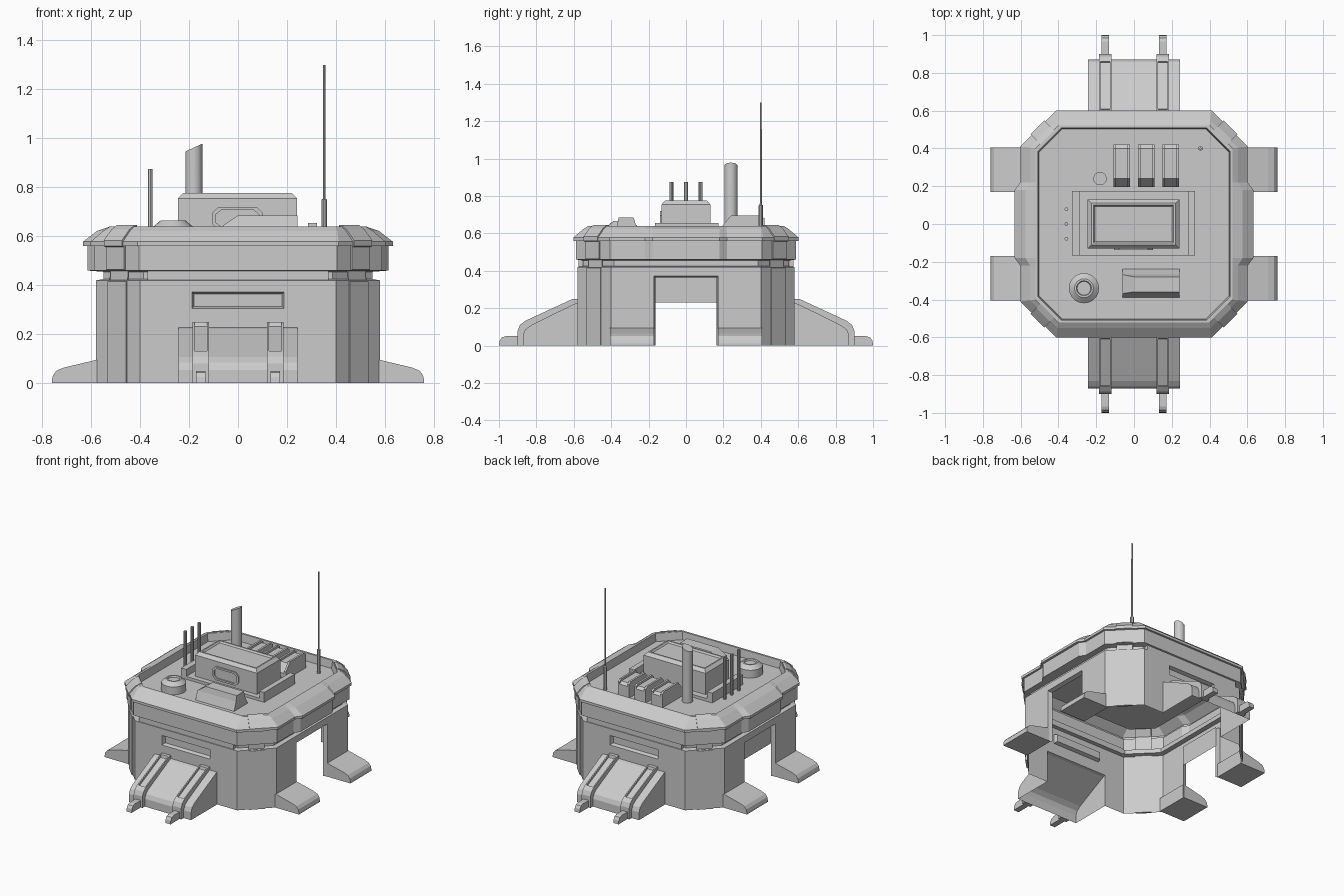
import bpy, bmesh
from math import pi, sin, cos
from mathutils import Matrix, Vector

if "Cube" in bpy.data.objects:
    bpy.data.objects.remove(bpy.data.objects["Cube"])


def make(name, verts, faces, mat=None, fix=True):
    bm = bmesh.new()
    vs = [bm.verts.new(mat @ Vector(v) if mat else v) for v in verts]
    for f in faces:
        bm.faces.new([vs[i] for i in f])
    bmesh.ops.remove_doubles(bm, verts=bm.verts, dist=1e-5)
    if fix:
        bmesh.ops.recalc_face_normals(bm, faces=bm.faces)
    me = bpy.data.meshes.new(name)
    bm.to_mesh(me)
    bm.free()
    ob = bpy.data.objects.new(name, me)
    bpy.context.collection.objects.link(ob)
    return ob


def prism(name, prof, a, b, mat=None, skip=0):
    """Profile (out, z) with out along -y, extruded along x from a to b; skip leaves last edges open."""
    n = len(prof)
    verts = [(x, -u, z) for x in (a, b) for u, z in prof]
    faces = [tuple(range(n)), tuple(range(2 * n - 1, n - 1, -1))]
    for i in range(n - skip):
        j = (i + 1) % n
        faces.append((i, j, n + j, n + i))
    return make(name, verts, faces, mat)


def loft(name, rings):
    n = len(rings[0])
    verts = [p for r in rings for p in r]
    faces = [(k * n + i, k * n + (i + 1) % n, (k + 1) * n + (i + 1) % n, (k + 1) * n + i)
             for k in range(len(rings) - 1) for i in range(n)]
    faces.append(tuple(range((len(rings) - 1) * n, len(rings) * n)))
    return make(name, verts, faces)


def rect(x0, x1, y0, y1, z, d=0):
    return [(x0 + d, y0 + d, z), (x1 - d, y0 + d, z), (x1 - d, y1 - d, z), (x0 + d, y1 - d, z)]


def circle(x, y, r, z, n=16, tilt=0):
    return [(x + r * cos(2 * pi * i / n), y + r * sin(2 * pi * i / n),
             z + tilt * cos(2 * pi * i / n)) for i in range(n)]


def rot(a):
    return Matrix.Rotation(a, 4, 'Z')


# Octagon ring with bump-outs over the two side doors
def ring(h, k, b, z):
    half = [(h, -k), (h, -.22), (h + b, -.18), (h + b, .18), (h, .22), (h, k), (k, h), (-k, h)]
    return [(x, y, z) for x, y in half] + [(-x, -y, z) for x, y in half]


# Cornice, band and sunken roof, as one shell open below
F = .585
loft("roof_shell", [ring(.58, .40, 0, .42), ring(.55, .385, 0, .425), ring(.55, .385, 0, .455),
                    ring(.588, .405, .027, .46), ring(.588, .405, .027, .56),
                    ring(.602, .41, .03, .56), ring(.602, .41, .03, .578),
                    ring(.55, .405, .025, .622), ring(.522, .40, 0, .64),
                    ring(.508, .385, 0, .64), ring(.502, .38, 0, F)])


# Wall panel on the -y side with a hole; recess depth and optional back
def wall_panel(name, u, base, v0, v1, depth, back, a):
    us, vs = (-.40, -u, u, .40), (base, v0, v1, .42)
    verts = [(x, -.58, z) for z in vs for x in us]
    faces = [(j * 4 + i, j * 4 + i + 1, j * 4 + i + 5, j * 4 + i + 4)
             for j in range(3) for i in range(3) if (i, j) != (1, 1) and vs[j + 1] > vs[j]]
    e = .008
    verts += [(-u + e, -.58 + depth, v0 + e * back), (u - e, -.58 + depth, v0 + e * back),
              (u - e, -.58 + depth, v1 - e), (-u + e, -.58 + depth, v1 - e)]
    hole, inner = (5, 6, 10, 9), (16, 17, 18, 19)
    for i in range(0 if back else 1, 4):
        j = (i + 1) % 4
        faces.append((hole[i], hole[j], inner[j], inner[i]))
    if back:
        faces.append(inner)
    make(name, verts, faces, rot(a))


# Front and back walls: slot above, open behind the chute, filler in the groove
for side, a in (("front", 0), ("back", pi)):
    wall_panel(side + "_wall", .188, .228, .305, .372, .025, True, a)
    for lo, hi in ((-.40, -.243), (.243, .40)):
        make(side + "_wall_side", [(lo, -.58, 0), (hi, -.58, 0), (hi, -.58, .228), (lo, -.58, .228)],
             [(0, 1, 2, 3)], rot(a), False)
    prism(side + "_groove_filler", [(.55, .42), (.576, .42), (.576, .46), (.55, .46)], -.37, .37, rot(a))
for side, a in (("right", pi / 2), ("left", -pi / 2)):
    wall_panel(side + "_door_wall", .172, 0, 0, .372, .03, False, a)

# Partly raised shutter in the left door
make("door_shutter", [(-.55, -.165, .23), (-.55, .165, .23), (-.55, .165, .37), (-.55, -.165, .37)],
     [(3, 2, 1, 0)], fix=False)

# Chamfered corner walls with raised ribs running up over the cornice
rib = [(.685, 0), (.700, 0), (.700, .415), (.682, .422), (.682, .458), (.710, .464), (.710, .556),
       (.723, .56), (.723, .582), (.68, .627), (.648, .645), (.635, .645), (.635, .62), (.685, .56)]
for i in range(4):
    make("corner_wall", [(.40, -.58, 0), (.58, -.40, 0), (.58, -.40, .42), (.40, -.58, .42)],
         [(0, 1, 2, 3)], rot(i * pi / 2), fix=False)
    prism("corner_rib", rib, -.052, .052, rot(pi / 4 + i * pi / 2))

# Low feet beside the doors
foot = [(.56, 0), (.56, .098), (.58, .095), (.71, .064), (.74, .052), (.755, .033), (.76, .012), (.76, 0)]
for a in (pi / 2, -pi / 2):
    for lo, hi in ((-.405, -.17), (.17, .405)):
        prism("door_foot", foot, lo, hi, rot(a))

# Sloped chutes front and back, each with two slotted rails lying on the slope
slope = [(.58, .228), (.60, .222), (.83, .108), (.86, .085), (.872, .055), (.872, 0)]
rail = [(.58, .25), (.605, .25), (.86, .132), (.888, .11), (.90, .08), (.90, 0)] + slope[::-1]
slot = [(.58, .25), (.605, .25), (.61, .232), (.855, .118)] + rail[2:]
toe = [(.88, 0), (.88, .05), (.965, .05), (.985, .043), (.997, .025), (1.0, 0)]
for a in (0, pi):
    m = rot(a)
    prism("chute", slope + [(.58, 0)], -.243, .243, m, 2)
    for c in (-.152, .152):
        prism("rail_edge", rail, c - .034, c - .026, m)
        prism("rail_edge", rail, c + .026, c + .034, m)
        prism("rail_middle", slot, c - .026, c + .026, m)
        prism("rail_toe", toe, c - .02, c + .02, m)

# Central roof house with sunken top panel and side ledges
loft("roof_base", [rect(-.328, .322, -.167, .175, F), rect(-.328, .322, -.167, .175, .605)])
for lo, hi in ((-.328, -.288), (.285, .322)):
    loft("roof_ledge", [rect(lo, hi, -.167, .175, F), rect(lo, hi, -.167, .175, .655)])
H = (-.245, .24, -.13, .13)
loft("roof_house", [rect(*H, F), rect(*H, .755), rect(*H, .776, .02),
                    rect(*H, .776, .03), rect(*H, .765, .038)])

# Rounded hatch frame on the front of the house
out = [(-.105, .695), (-.105, .65), (-.08, .625), (.075, .625), (.10, .65), (.10, .695), (.075, .72), (-.08, .72)]
inn = [(x * .86, .6725 + (z - .6725) * .72) for x, z in out]
n = len(out)
verts = [(x, y, z) for y in (-.138, -.128) for x, z in out + inn]
faces = []
for i in range(n):
    j = (i + 1) % n
    faces += [(i, j, n + j, n + i), (i, j, 2 * n + j, 2 * n + i),
              (n + i, n + j, 3 * n + j, 3 * n + i)]
make("house_hatch_frame", verts, faces)

# Tapered equipment box in front of the house
loft("equipment_box", [rect(-.06, .242, -.39, -.238, F), rect(-.06, .242, -.368, -.268, .645),
                       rect(.0, .242, -.36, -.28, .685)])

# Three vents: wedge with raised cheeks
cheek = [(-.195, F), (-.195, .64), (-.24, .695), (-.40, .695), (-.42, .68), (-.42, F)]
bed = [(-.195, F), (-.195, .625), (-.24, .68), (-.40, .68), (-.42, .665), (-.42, F)]
for x in (-.065, .065, .195):
    prism("vent_bed", bed, x - .03, x + .03)
    for s in (-1, 1):
        prism("vent_cheek", cheek, *sorted((x + s * .03, x + s * .044)))

# Slant-cut chimney, round hatch, rods and mast
round_parts = [
    loft("chimney", [circle(-.18, .24, .035, F, 20), circle(-.18, .24, .035, .962, 20, .016)]),
    loft("round_hatch", [circle(-.265, -.34, r, z, 20) for r, z in
                         ((.08, F), (.08, .64), (.05, .665), (.04, .665), (.036, .655))]),
    loft("mast", [circle(.352, .40, r, z, 10) for r, z in
                  ((.012, F), (.012, .75), (.006, .752), (.005, 1.30))]),
]
for y in (-.078, 0, .078):
    round_parts.append(loft("rod", [circle(-.358, y, .01, F, 8), circle(-.358, y, .01, .875, 8)]))
bpy.ops.object.select_all(action='DESELECT')
for ob in round_parts:
    ob.select_set(True)
bpy.context.view_layer.objects.active = round_parts[0]
bpy.ops.object.shade_smooth_by_angle()
